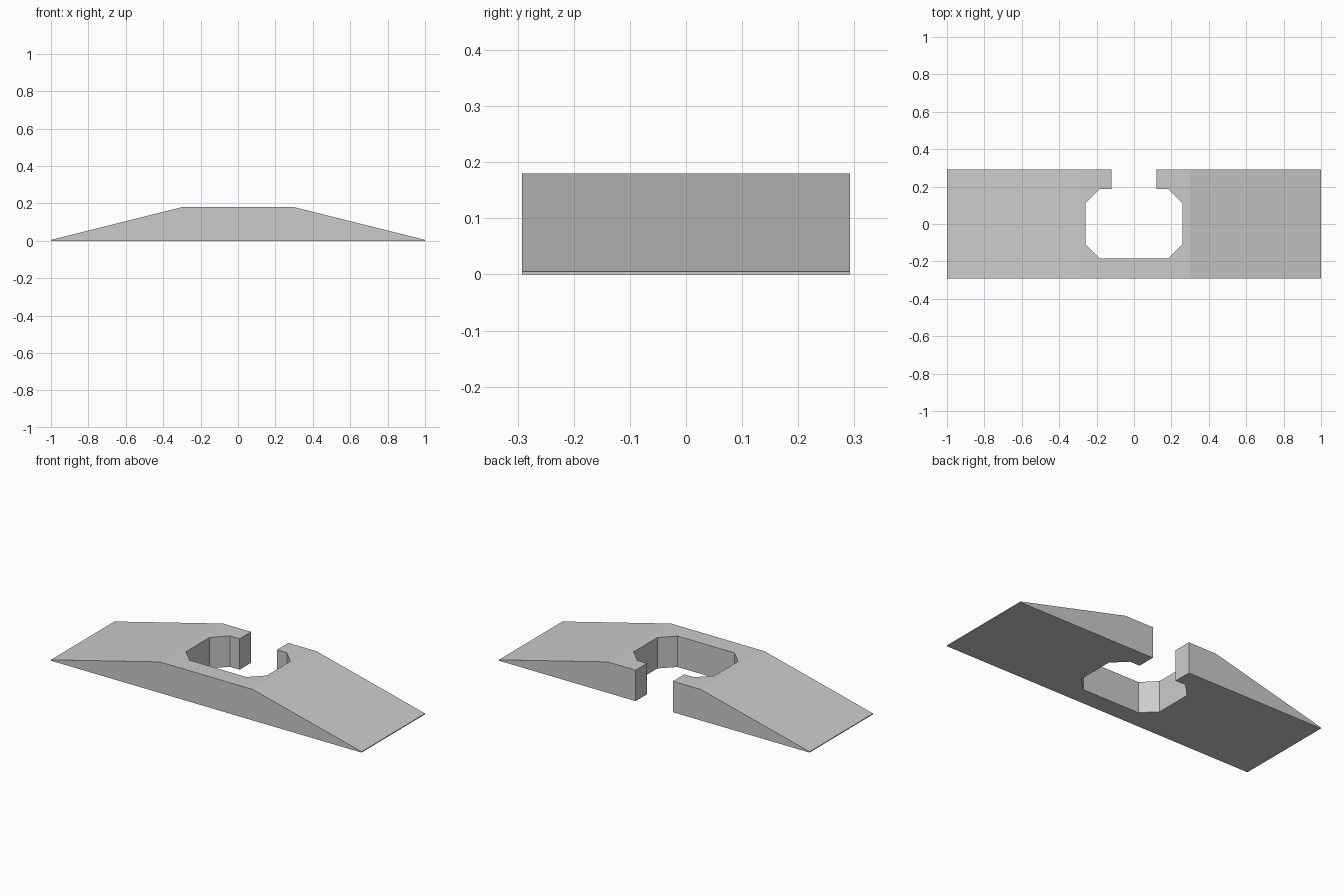
import bpy, bmesh
from mathutils import Vector

if "Cube" in bpy.data.objects:
    bpy.data.objects.remove(bpy.data.objects["Cube"])


def prism(name, outline, direction):
    """Extrude a closed outline along a direction into a solid object."""
    bm = bmesh.new()
    face = bm.faces.new([bm.verts.new(p) for p in outline])
    ext = bmesh.ops.extrude_face_region(bm, geom=[face])
    verts = [g for g in ext["geom"] if isinstance(g, bmesh.types.BMVert)]
    bmesh.ops.translate(bm, verts=verts, vec=Vector(direction))
    bmesh.ops.recalc_face_normals(bm, faces=bm.faces)
    mesh = bpy.data.meshes.new(name)
    bm.to_mesh(mesh)
    bm.free()
    obj = bpy.data.objects.new(name, mesh)
    bpy.context.collection.objects.link(obj)
    return obj


def mirrored(half):
    """Complete a half outline by mirroring it across x = 0."""
    return half + [(-x, y) for x, y in reversed(half)]


# Double ramp with a flat top and thin end lips
depth = 0.292
profile = mirrored([(1, 0), (1, 0.005), (0.3, 0.18)])
ramp = prism("ramp_body", [(x, -depth, z) for x, z in profile], (0, 2 * depth, 0))

# Chamfered opening joined to a slot through the back wall
opening = mirrored([(0.183, -0.184), (0.26, -0.107), (0.26, 0.11),
                    (0.183, 0.187), (0.12, 0.187), (0.12, 0.4)])
cutter = prism("opening_cutter", [(x, y, -0.1) for x, y in opening], (0, 0, 0.4))
cutter.hide_render = True
cutter.hide_viewport = True
cutter.display_type = 'WIRE'

cut = ramp.modifiers.new("opening", 'BOOLEAN')
cut.operation = 'DIFFERENCE'
cut.solver = 'EXACT'
cut.object = cutter
